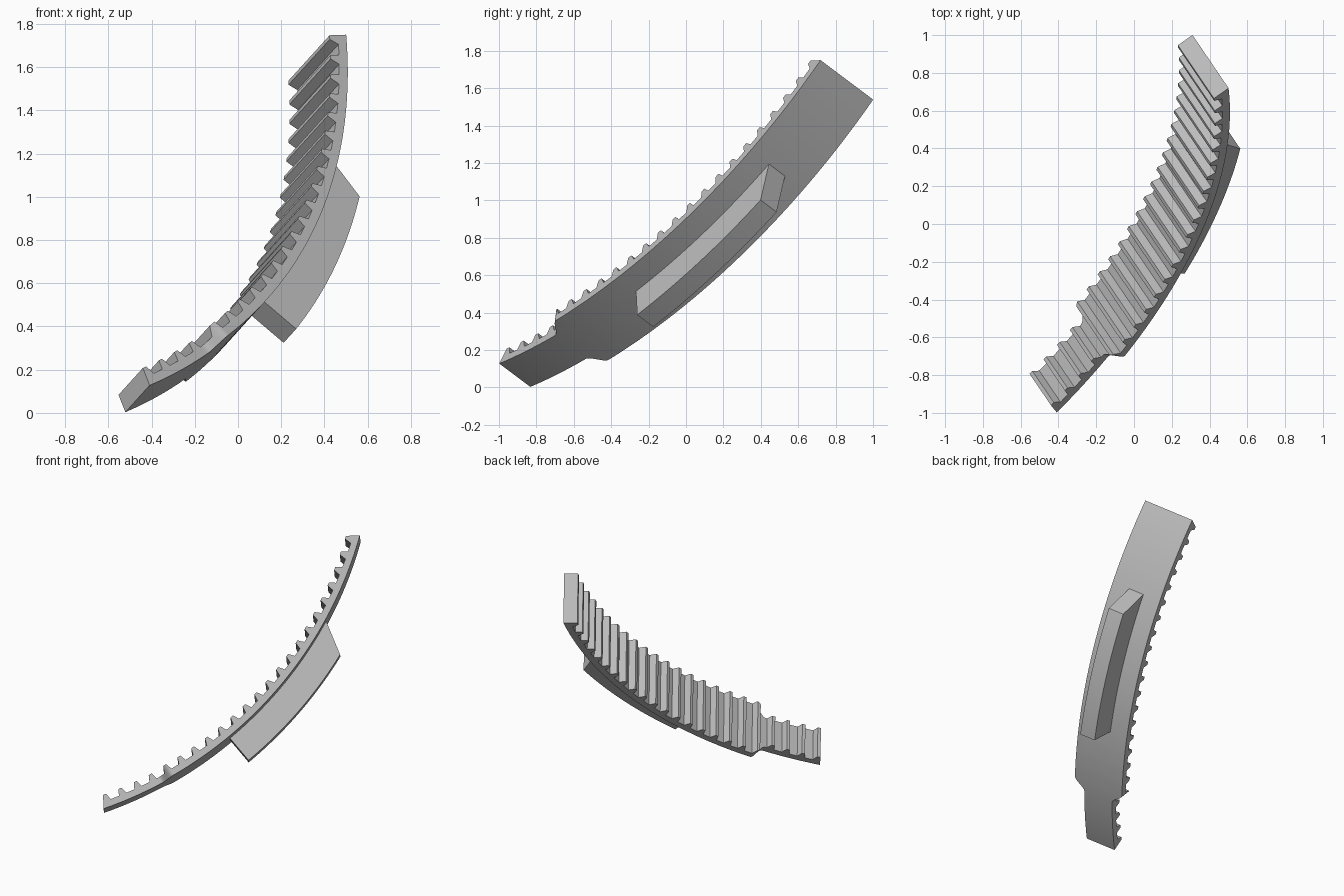
import bpy, bmesh, math
from mathutils import Vector

if "Cube" in bpy.data.objects:
    bpy.data.objects.remove(bpy.data.objects["Cube"])

# Frame of the arc: chord direction, outward direction, width direction
WIDE = Vector((0.478, -0.704, 0.528)).normalized()
CHORD = Vector((0.344, 0.701, 0.624))
CHORD = (CHORD - WIDE * CHORD.dot(WIDE)).normalized()
OUT = CHORD.cross(WIDE).normalized()
MID = Vector((-0.03, -0.0275, 0.855))

R_OUT = 2.736                  # outer radius of the strip
R_ROOT = R_OUT - 0.045         # floor between teeth
TOOTH = 0.045                  # tooth height
HALF = math.asin(1.265 / R_OUT)
CENTRE = MID - OUT * (R_OUT * math.cos(HALF))

steel = bpy.data.materials.new("grey")
steel.use_nodes = True
colour = (0.5, 0.5, 0.5, 1)
steel.diffuse_color = colour
steel.node_tree.nodes["Principled BSDF"].inputs["Base Color"].default_value = colour


def place(angle, radius, side):
    return CENTRE + (CHORD * math.sin(angle) + OUT * math.cos(angle)) * radius + WIDE * side


def sweep(name, sections):
    """Join four-cornered sections (outer angle, outer r, inner angle, inner r, half width)."""
    bm = bmesh.new()
    rings = []
    for ao, ro, ai, ri, w in sections:
        rings.append([bm.verts.new(place(a, r, s)) for a, r, s in
                      ((ao, ro, w), (ao, ro, -w), (ai, ri, -w), (ai, ri, w))])
    for p, q in zip(rings, rings[1:]):
        for i in range(4):
            j = (i + 1) % 4
            bm.faces.new((p[i], p[j], q[j], q[i]))
    bm.faces.new(rings[0])
    bm.faces.new(rings[-1][::-1])
    bmesh.ops.recalc_face_normals(bm, faces=bm.faces)
    mesh = bpy.data.meshes.new(name)
    bm.to_mesh(mesh)
    bm.free()
    mesh.materials.append(steel)
    obj = bpy.data.objects.new(name, mesh)
    bpy.context.collection.objects.link(obj)
    bpy.ops.object.select_all(action='DESELECT')
    obj.select_set(True)
    bpy.context.view_layer.objects.active = obj
    bpy.ops.object.shade_smooth_by_angle(angle=math.radians(15))
    return obj


# Toothed strip, narrower near its lower end
COUNT = 23
TIP, ROOT = 0.0042, 0.0102     # half angles of a tooth at tip and root
SLANT = 0.0105                 # lean of the end faces
first = -HALF + SLANT + TIP
pitch = -2 * first / (COUNT - 1)
STEP_A, STEP_B = -HALF + 0.43 / R_OUT, -HALF + 0.52 / R_OUT


def inner_radius(angle):
    k = min(max(round((angle - first) / pitch), 0), COUNT - 1)
    d = abs(angle - first - k * pitch)
    return R_ROOT - TOOTH * min(max((ROOT - d) / (ROOT - TIP), 0), 1)


def half_width(angle):
    f = min(max((angle - STEP_A) / (STEP_B - STEP_A), 0), 1)
    return 0.118 + 0.082 * f * f * (3 - 2 * f)


angles = [STEP_A + (STEP_B - STEP_A) * i / 10 for i in range(11)]
for k in range(COUNT):
    c = first + k * pitch
    angles += [c + d for d in (-ROOT, -TIP, TIP, ROOT)]
angles = sorted(a for a in angles if abs(a) < HALF - SLANT - TIP)
strip = [(-HALF, R_OUT, -HALF + SLANT, R_ROOT - TOOTH, half_width(-HALF))]
strip += [(a, R_OUT, a, inner_radius(a), half_width(a)) for a in angles]
strip.append((HALF, R_OUT, HALF - SLANT, R_ROOT - TOOTH, half_width(HALF)))
sweep("toothed_strip", strip)

# Curved rib on the outer face, with one slanted end
low, high_out, high_in = (math.radians(d) for d in (-6.9, 11.7, 14.9))
rib = []
for i in range(33):
    f = i / 32
    rib.append((low + (high_out - low) * f, 2.931,
                low + (high_in - low) * f, R_OUT - 0.01, 0.061))
sweep("outer_rib", rib)
